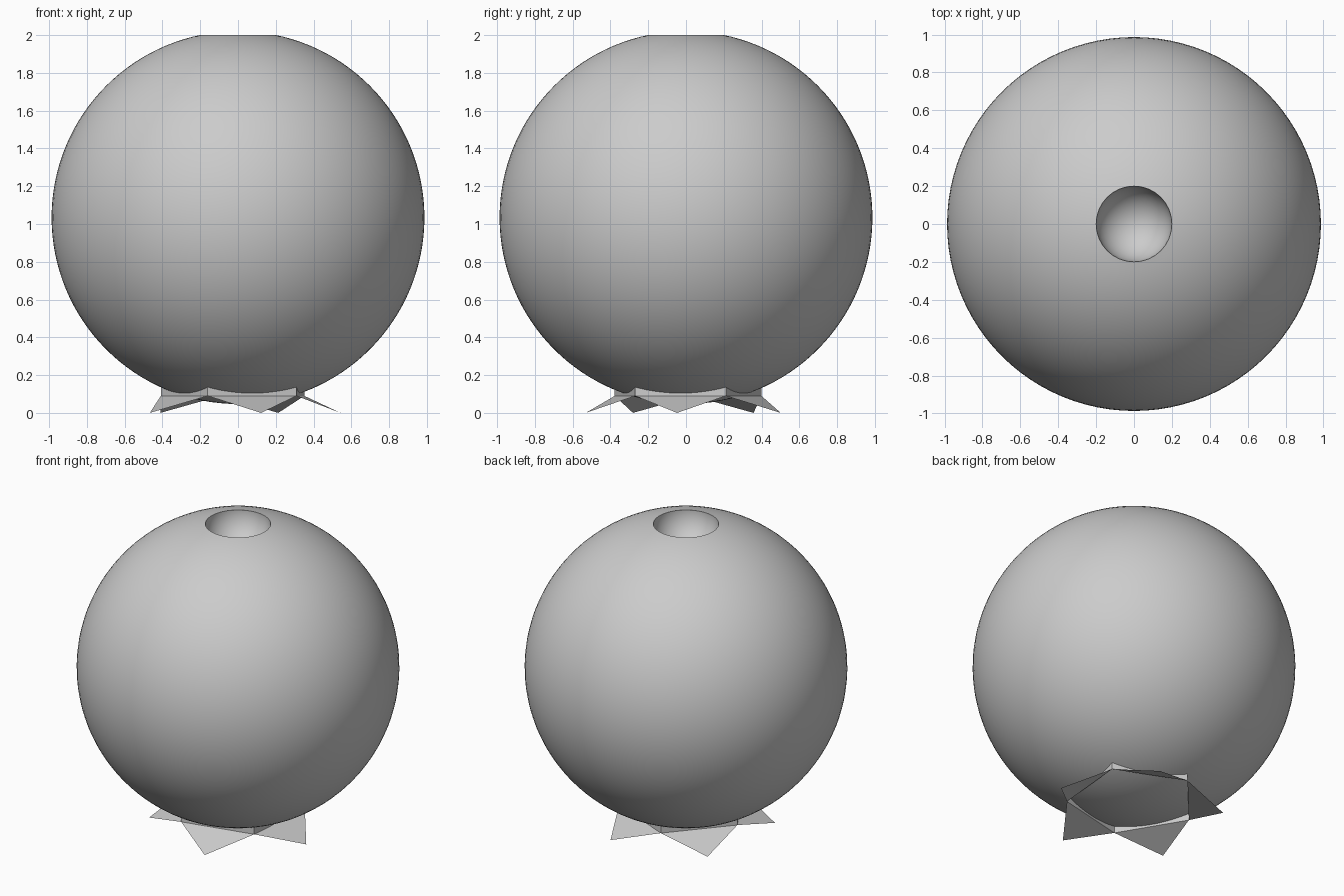
import bpy, bmesh
from math import cos, sin, radians, pi

if "Cube" in bpy.data.objects:
    bpy.data.objects.remove(bpy.data.objects["Cube"])

R, CZ = 0.987, 1.034       # ball radius and centre height
HOLE = 0.2                 # pocket radius

# Ball
bpy.ops.mesh.primitive_uv_sphere_add(segments=96, ring_count=64, radius=R, location=(0, 0, CZ))
ball = bpy.context.object
ball.name = "ball"

# Rounded pocket cut into the top
bpy.ops.mesh.primitive_uv_sphere_add(segments=32, ring_count=16, radius=HOLE, location=(0, 0, 2.0))
cutter = bpy.context.object
cutter.name = "pocket_cutter"
cutter.hide_render = True
cut = ball.modifiers.new("pocket", 'BOOLEAN')
cut.operation = 'DIFFERENCE'
cut.solver = 'EXACT'
cut.object = cutter
bpy.context.view_layer.objects.active = ball
ball.select_set(True)
bpy.ops.object.modifier_apply(modifier=cut.name)
bpy.data.objects.remove(cutter, do_unlink=True)
bpy.ops.object.select_all(action='DESELECT')
ball.select_set(True)
bpy.context.view_layer.objects.active = ball
bpy.ops.object.shade_smooth_by_angle(angle=radians(40))

# Five-sided open collar with a pointed leaf flaring from each side
def polar(r, deg, z):
    a = radians(deg)
    return (r * cos(a), r * sin(a), z)

bm = bmesh.new()
angles = [-41 + 72 * i for i in range(5)]
low = [bm.verts.new(polar(0.41, a, 0.09)) for a in angles]
high = [bm.verts.new(polar(0.41, a, 0.147)) for a in angles]
tips = [bm.verts.new(polar(0.545, a + 36, 0.0)) for a in angles]
for i in range(5):
    j = (i + 1) % 5
    bm.faces.new((low[i], low[j], high[j], high[i]))
    bm.faces.new((low[j], low[i], tips[i]))
mesh = bpy.data.meshes.new("star_base")
bm.to_mesh(mesh)
bm.free()
bpy.context.collection.objects.link(bpy.data.objects.new("star_base", mesh))
